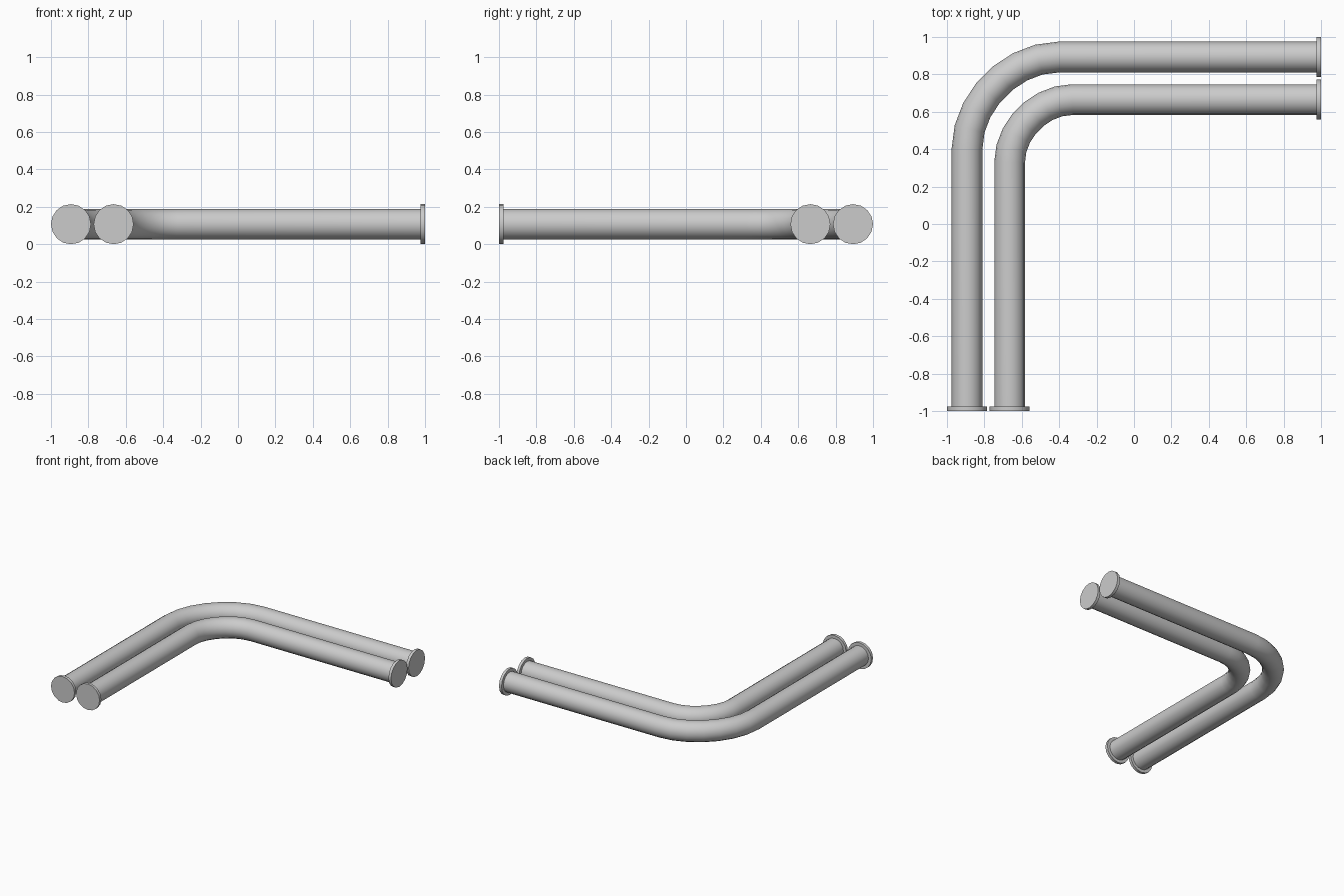
import bpy
import math
from mathutils import Vector

default = bpy.data.objects.get("Cube")
if default:
    bpy.data.objects.remove(default, do_unlink=True)

PIPE_R, FLANGE_R, FLANGE_T = 0.082, 0.107, 0.023
SIDES = 16

grey = bpy.data.materials.new("pipe_grey")
grey.use_nodes = True
colour = (0.6, 0.6, 0.6, 1)
grey.diffuse_color = colour
grey.node_tree.nodes["Principled BSDF"].inputs["Base Color"].default_value = colour


def shade(ob):
    ob.data.materials.clear()
    ob.data.materials.append(grey)
    bpy.ops.object.select_all(action='DESELECT')
    ob.select_set(True)
    bpy.context.view_layer.objects.active = ob
    bpy.ops.object.shade_smooth_by_angle(angle=math.radians(35))


def pipe(name, offset, bend):
    """Bent tube: straight leg, rounded corner, straight leg."""
    curve = bpy.data.curves.new(name, 'CURVE')
    curve.dimensions = '3D'
    curve.bevel_depth = PIPE_R
    curve.bevel_resolution = SIDES // 2 - 2
    curve.resolution_u = 7
    curve.use_fill_caps = True
    end = 1 - FLANGE_T / 2
    z = FLANGE_R
    pts = [Vector(p) for p in ((-offset, -end, z), (-offset, bend, z),
                               (-bend, offset, z), (end, offset, z))]
    pull = 0.52 * (offset - bend)
    spline = curve.splines.new('BEZIER')
    spline.bezier_points.add(3)
    for i, (bp, co) in enumerate(zip(spline.bezier_points, pts)):
        bp.handle_left_type = bp.handle_right_type = 'VECTOR'
        bp.co = co
    first, second = spline.bezier_points[1], spline.bezier_points[2]
    first.handle_right_type = second.handle_left_type = 'FREE'
    first.handle_right = pts[1] + Vector((0, pull, 0))
    second.handle_left = pts[2] - Vector((pull, 0, 0))

    # Turn the swept curve into a mesh
    temp = bpy.data.objects.new(name + "_path", curve)
    bpy.context.collection.objects.link(temp)
    bpy.context.view_layer.update()
    graph = bpy.context.evaluated_depsgraph_get()
    mesh = bpy.data.meshes.new_from_object(temp.evaluated_get(graph))
    bpy.data.objects.remove(temp, do_unlink=True)
    ob = bpy.data.objects.new(name, mesh)
    bpy.context.collection.objects.link(ob)
    shade(ob)


def flange(name, location, rotation):
    bpy.ops.mesh.primitive_cylinder_add(vertices=SIDES, radius=FLANGE_R, depth=FLANGE_T,
                                        location=location, rotation=rotation)
    ob = bpy.context.object
    ob.name = name
    shade(ob)


# Two nested pipes, each closed by a flange at both ends
for label, offset, bend in (("outer", 0.893, 0.4), ("inner", 0.665, 0.33)):
    pipe(label + "_pipe", offset, bend)
    face = 1 - FLANGE_T / 2
    flange(label + "_front_flange", (-offset, -face, FLANGE_R), (math.pi / 2, 0, 0))
    flange(label + "_side_flange", (face, offset, FLANGE_R), (0, math.pi / 2, 0))
